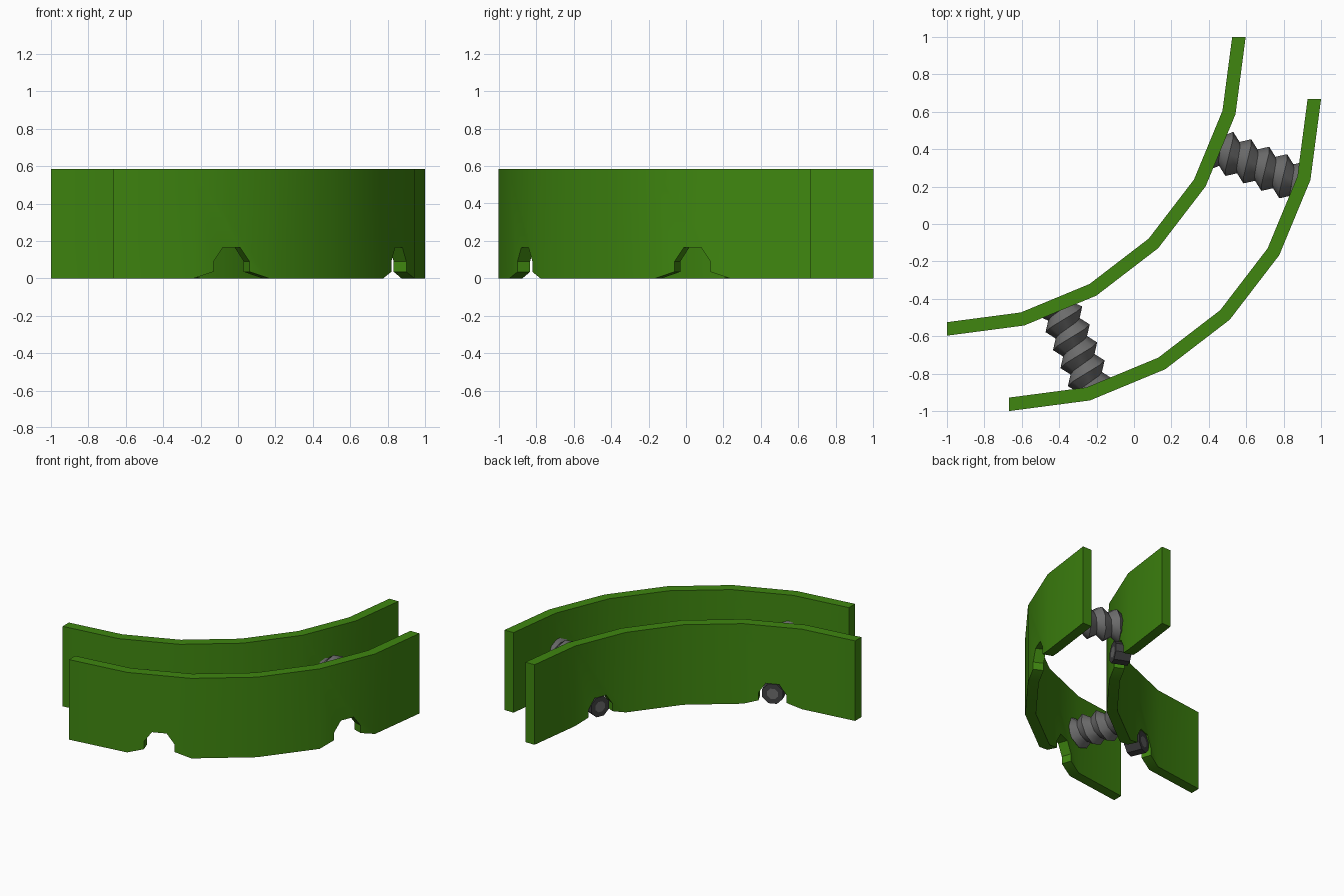
import bpy, bmesh, math
from mathutils import Vector

if "Cube" in bpy.data.objects:
    bpy.data.objects.remove(bpy.data.objects["Cube"])

H = 0.585          # wall height
NOTCHED = (1, 4)   # segments of the 6-sided arc that carry a notch
NOTCH = [(0, 0), (0.26, 0.035), (0.26, 0.09), (0.385, 0.165),
         (0.615, 0.165), (0.74, 0.09), (0.74, 0.035), (1, 0)]


def material(name, rgb):
    m = bpy.data.materials.new(name)
    m.diffuse_color = (*rgb, 1)
    m.use_nodes = True
    m.node_tree.nodes["Principled BSDF"].inputs["Base Color"].default_value = m.diffuse_color
    return m


GREEN = material("leaf green", (0.05, 0.24, 0.005))
GREY = material("mid grey", (0.15, 0.15, 0.15))
DARK = material("dark grey", (0.05, 0.05, 0.052))


def finish(bm, name, mats, angle=30):
    bmesh.ops.remove_doubles(bm, verts=bm.verts, dist=1e-5)
    me = bpy.data.meshes.new(name)
    bm.to_mesh(me)
    bm.free()
    ob = bpy.data.objects.new(name, me)
    bpy.context.collection.objects.link(ob)
    for m in mats:
        me.materials.append(m)
    bpy.ops.object.select_all(action='DESELECT')
    ob.select_set(True)
    bpy.context.view_layer.objects.active = ob
    bpy.ops.object.shade_smooth_by_angle(angle=math.radians(angle))
    return ob


# curved wall: quarter arc in six flat segments, notches cut in the bottom edge
def wall(name, c, r_in, r_out):
    bm = bmesh.new()

    def corner(r, i):
        a = math.radians(-90 + 15 * i)
        return Vector((c[0] + r * math.cos(a), c[1] + r * math.sin(a), 0))

    for i in range(6):
        prof = NOTCH if i in NOTCHED else [(0, 0), (1, 0)]
        prof = prof + [(1, H), (0, H)]
        sides = []
        for r in (r_in, r_out):
            a, b = corner(r, i), corner(r, i + 1)
            sides.append([bm.verts.new(a.lerp(b, u) + Vector((0, 0, z))) for u, z in prof])
        inner, outer = sides
        bm.faces.new(outer)
        bm.faces.new(inner[::-1])
        n = len(prof)
        for k in range(n):
            seam = (k == n - 1 and i > 0) or (k == n - 3 and i < 5)
            if not seam:
                j = (k + 1) % n
                bm.faces.new((outer[j], outer[k], inner[k], inner[j]))
    return finish(bm, name, [GREEN])


wall("inner_wall", (-1, 1), 1.525, 1.597)
wall("outer_wall", (-0.667, 0.667), 1.595, 1.667)


# local frame on a radial axis: distance r, angle q, radius s
def frame(deg, z):
    a = math.radians(deg)
    axis = Vector((math.cos(a), math.sin(a), 0))
    side = Vector((-axis.y, axis.x, 0))
    base = Vector((-1, 1, z))
    return lambda r, q, s: base + axis * r + side * (s * math.cos(q)) + Vector((0, 0, s * math.sin(q)))


# threaded spacer between the walls: eight-sided helical ridge
def spacer(name, deg):
    at = frame(deg, 0.29)
    r0, r1, pitch = 1.57, 2.025, 0.104
    bm = bmesh.new()
    peak, valley = [], []
    for n in range(8 * 7):
        q = n * math.pi / 4
        t = 1.40 + pitch * n / 8
        clamp = lambda v: min(max(v, r0), r1)
        peak.append(bm.verts.new(at(clamp(t), q, 0.117)))
        valley.append(bm.verts.new(at(clamp(t + pitch / 2), q, 0.08)))
    for n in range(len(peak) - 9):
        for quad in ((peak[n], peak[n + 1], valley[n + 1], valley[n]),
                     (valley[n], valley[n + 1], peak[n + 9], peak[n + 8])):
            if quad[0].co.length and len({tuple(round(x, 5) for x in v.co) for v in quad}) > 2:
                f = bm.faces.new(quad)
                f.normal_update()
                if f.calc_area() < 1e-7:
                    bm.faces.remove(f)
    # end caps
    for r, step in ((r0, -1), (r1, 1)):
        bm.faces.new([bm.verts.new(at(r, k * math.pi / 4, 0.08)) for k in range(8)][::step])
    bmesh.ops.delete(bm, geom=[v for v in bm.verts if not v.link_faces], context='VERTS')
    finish(bm, name, [GREY], 40)


# short octagonal pin sitting in a notch, with a grey centre on each end
def pin(name, deg):
    at = frame(deg, 0.09)
    bm = bmesh.new()
    rings = []
    for r, s in ((1.515, 0.04), (1.515, 0.076), (1.625, 0.076), (1.625, 0.04)):
        rings.append([bm.verts.new(at(r, (k + 0.5) * math.pi / 4, s)) for k in range(8)])
    for a, b in zip(rings, rings[1:]):
        for k in range(8):
            j = (k + 1) % 8
            bm.faces.new((a[k], a[j], b[j], b[k]))
    for cap in (rings[0][::-1], rings[3]):
        bm.faces.new(cap).material_index = 1
    bmesh.ops.recalc_face_normals(bm, faces=bm.faces)
    finish(bm, name, [DARK, GREY])


for label, deg in (("front", -67.5), ("right", -22.5)):
    spacer(label + "_threaded_spacer", deg)
    pin(label + "_notch_pin", deg)
